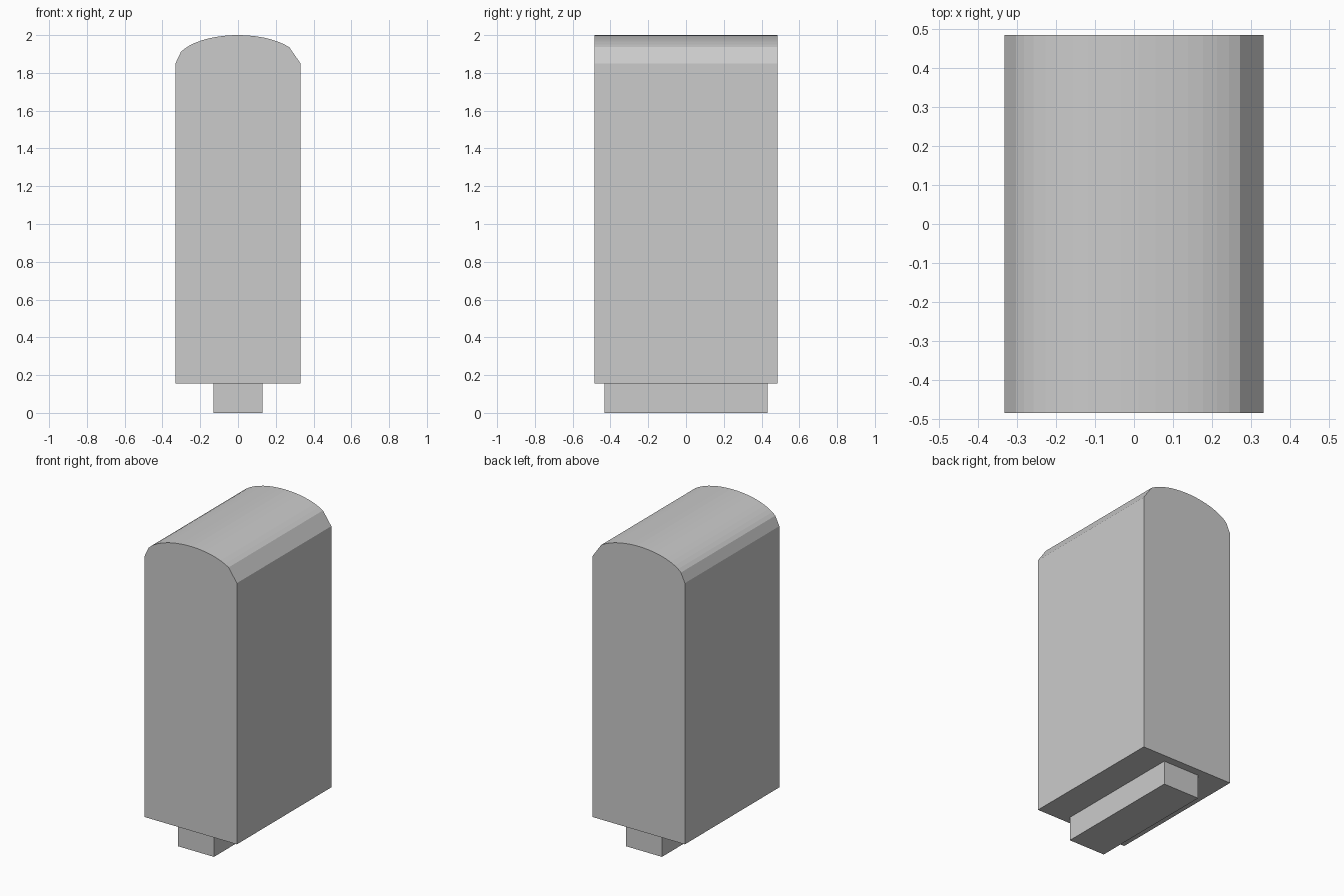
import bpy, bmesh
from math import sin, cos, radians

if "Cube" in bpy.data.objects:
    bpy.data.objects.remove(bpy.data.objects["Cube"])


def extrude_profile(name, points, y0, y1):
    """Closed x-z profile pushed along y into a solid."""
    bm = bmesh.new()
    face = bm.faces.new([bm.verts.new((x, y0, z)) for x, z in points])
    new = bmesh.ops.extrude_face_region(bm, geom=[face])["geom"]
    verts = [g for g in new if isinstance(g, bmesh.types.BMVert)]
    bmesh.ops.translate(bm, verts=verts, vec=(0, y1 - y0, 0))
    bmesh.ops.recalc_face_normals(bm, faces=bm.faces)
    mesh = bpy.data.meshes.new(name)
    bm.to_mesh(mesh)
    bm.free()
    obj = bpy.data.objects.new(name, mesh)
    bpy.context.collection.objects.link(obj)
    return obj


HALF_W, SHOULDER, CROWN, BOTTOM = 0.331, 1.85, 0.15, 0.155

# Body: flat sides, elliptical crown with a wider chamfer facet on the right
STEPS = 16
angles = [0] + [35 + (156 - 35) * i / STEPS for i in range(STEPS + 1)] + [180]
profile = [(-HALF_W, BOTTOM), (HALF_W, BOTTOM)]
profile += [(HALF_W * cos(radians(a)), SHOULDER + CROWN * sin(radians(a))) for a in angles]
extrude_profile("body", profile, -0.484, 0.484)

# Foot: narrow block under the body
extrude_profile("foot", [(-0.13, 0), (0.13, 0), (0.13, BOTTOM), (-0.13, BOTTOM)], -0.432, 0.432)
